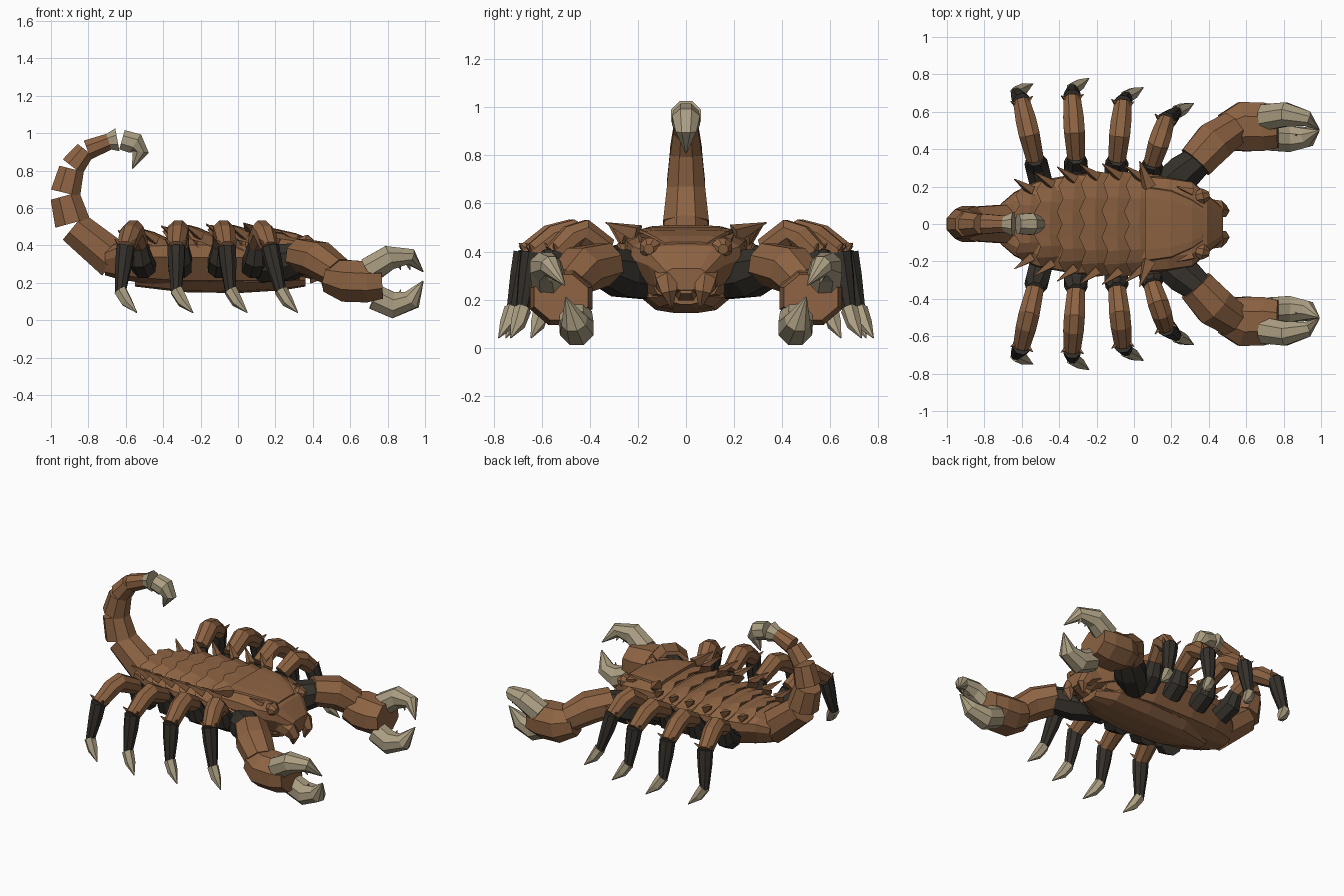
import bpy, bmesh, math
from mathutils import Vector

if "Cube" in bpy.data.objects:
    bpy.data.objects.remove(bpy.data.objects["Cube"], do_unlink=True)


def material(name, rgb):
    mat = bpy.data.materials.new(name)
    mat.use_nodes = True
    mat.diffuse_color = (*rgb, 1)
    mat.node_tree.nodes["Principled BSDF"].inputs["Base Color"].default_value = (*rgb, 1)
    return mat


BROWN = material("shell_brown", (.265, .124, .055))
BLACK = material("joint_black", (.035, .03, .024))
TAN = material("horn_tan", (.41, .345, .225))
UP = Vector((0, 0, 1))


def loft(name, rings, mat, closed=True):
    """Skin a list of equal rings; closed rings get end caps."""
    bm = bmesh.new()
    rows = [[bm.verts.new(p) for p in ring] for ring in rings]
    n = len(rows[0])
    for a, b in zip(rows, rows[1:]):
        for i in range(n if closed else n - 1):
            j = (i + 1) % n
            bm.faces.new((a[i], a[j], b[j], b[i]))
    if closed:
        bm.faces.new(rows[0])
        bm.faces.new(rows[-1])
    bmesh.ops.recalc_face_normals(bm, faces=bm.faces)
    mesh = bpy.data.meshes.new(name)
    bm.to_mesh(mesh)
    bm.free()
    mesh.materials.append(mat)
    obj = bpy.data.objects.new(name, mesh)
    bpy.context.collection.objects.link(obj)
    return obj


def tube(name, path, radii, mat, sides=8, ref=UP, squash=1):
    """Low-poly tube; radii reach the flats, squash scales the width across ref."""
    pts = [Vector(p) for p in path]
    flat = math.cos(math.pi / sides)
    rings = []
    for i, (p, r) in enumerate(zip(pts, radii)):
        t = (pts[min(i + 1, len(pts) - 1)] - pts[max(i - 1, 0)]).normalized()
        a = Vector(ref) - t * t.dot(Vector(ref))
        a.normalize()
        b = t.cross(a) * squash
        angles = [math.tau * (k + .5) / sides for k in range(sides)]
        rings.append([p + (a * math.cos(u) + b * math.sin(u)) * r / flat for u in angles])
    return loft(name, rings, mat)


def spike(name, base, tip, r, mat=BROWN):
    return tube(name, [base, tip], [r, .002], mat, sides=4, ref=(.3, .2, 1))


def hull(name, sections, profile, mat):
    """Loft along x from (x, half width, bottom, top) sections."""
    outline = profile + [(-y, z) for y, z in reversed(profile)]
    rings = [[(x, y * w, lo + z * (hi - lo)) for y, z in outline]
             for x, w, lo, hi in sections]
    return loft(name, rings, mat)


# Trunk, belly and head shell
ROUND = [(.3, 0), (.7, .12), (1, .6), (.97, .85), (.7, .98), (.2, 1)]
hull("trunk", [(-.71, .11, .24, .38), (-.64, .17, .22, .42), (-.52, .23, .2, .43),
               (-.3, .27, .18, .44), (0, .27, .18, .44), (.2, .23, .18, .44),
               (.33, .17, .2, .4)], ROUND, BROWN)
hull("belly", [(-.55, .05, .18, .24), (-.3, .16, .15, .24), (0, .18, .145, .24),
               (.24, .16, .16, .24), (.36, .07, .18, .24)], ROUND, BROWN)
hull("head_shell", [(.04, .26, .27, .48), (.18, .25, .26, .475), (.31, .23, .24, .455),
                    (.39, .16, .22, .425), (.475, .085, .24, .33)], ROUND, BROWN)
hull("head_panel", [(.06, .2, .45, .5), (.2, .18, .45, .49), (.31, .13, .43, .465),
                    (.37, .09, .41, .44)], ROUND, BROWN)

# Overlapping, tilted back plates with pointed rear edges
PLATES = [(-.58, .2), (-.47, .235), (-.35, .265), (-.23, .28), (-.11, .283), (.01, .272)]
COLS = 9
for k, (x, w) in enumerate(PLATES):
    top = .46 + .05 * min(1, .3 + k * .25)

    def row(dx, dz, jag, width):
        out = []
        for i in range(COLS):
            t = 2 * i / (COLS - 1) - 1
            out.append((x + dx - jag * (i % 2) + .02 * t * t, t * width,
                        top + dz - .08 * abs(t) ** 4))
        return out
    loft(f"back_plate_{k + 1}", [row(.12, -.06, 0, w * .95), row(.02, -.015, 0, w),
                                 row(-.035, 0, .03, w * 1.02), row(.01, -.06, 0, w * .92)],
         BROWN, closed=False)
    for s in (1, -1):
        spike(f"plate_side_spine_{k + 1}", (x + .03, s * w * .9, top - .06),
              (x - .06, s * (w + .04), top + .005), .022)
for s in (1, -1):
    spike("shoulder_spine", (.08, s * .2, .475), (.03, s * .335, .52), .03)
    spike("brow_spine", (.31, s * .17, .44), (.23, s * .2, .475), .018)

# Tail segments: separate tapered rings
TAIL = [(-.66, .32, .105, -.88, .5, .09), (-.885, .52, .095, -.925, .665, .079),
        (-.922, .68, .08, -.89, .81, .067), (-.885, .82, .066, -.815, .91, .052),
        (-.805, .91, .054, -.69, .955, .044)]
for k, (xa, za, ra, xb, zb, rb) in enumerate(TAIL):
    tube(f"tail_segment_{k + 1}", [(xa, 0, za), (xb, 0, zb)], [ra, rb], BROWN, ref=(0, 1, 0))
tube("stinger_collar", [(-.7, 0, .955), (-.645, 0, .965)], [.04, .062], TAN, ref=(0, 1, 0))
tube("stinger", [(-.62, 0, .965), (-.55, 0, .945), (-.52, 0, .9), (-.565, 0, .81)],
     [.053, .058, .043, .003], TAN, ref=(0, 1, 0))

# Legs: root, hip, knee, ankle and toe positions as (x, y), rear to front
LEGS = [((-.5, .23), (-.53, .35), (-.6, .65), (-.63, .7), (-.54, .75)),
        ((-.31, .23), (-.31, .36), (-.33, .67), (-.33, .72), (-.24, .78)),
        ((-.1, .23), (-.09, .35), (-.06, .64), (-.04, .68), (.05, .73)),
        ((.08, .21), (.1, .33), (.17, .55), (.23, .6), (.32, .645))]

for s, side in ((1, "back_side"), (-1, "front_side")):
    def at(p, z):
        return Vector((p[0], s * p[1], z))

    def mirrored(points):
        return [at(p, p[2]) for p in points]

    for k, (root, hip, knee, ankle, toe) in enumerate(LEGS):
        tag = f"{side}_leg_{k + 1}"
        a, b = at(hip, .41), at(knee, .385)
        across = (b - a).cross(UP).normalized()
        tube(tag + "_hip", [at(root, .28), at(root, .3).lerp(at(hip, .34), .7), a],
             [.062, .062, .042], BLACK, ref=across)
        tube(tag + "_thigh", [a, a.lerp(b, .45) + UP * .08, a.lerp(b, .65) + UP * .065, b],
             [.047, .056, .055, .045], BROWN, ref=across)
        tube(tag + "_shin", [b + UP * .01, b.lerp(at(ankle, .15), .35), at(ankle, .15)],
             [.047, .043, .027], BLACK, ref=across)
        end = at(ankle, .16)
        tube(tag + "_foot", [end, end.lerp(at(toe, .04), .4) - UP * .015, at(toe, .04)],
             [.032, .028, .002], TAN, sides=6, ref=across)
        for e in (1, -1):
            base = b + across * e * .035 + UP * .02
            spike(tag + "_knee_spine", base,
                  base + across * e * .025 + Vector((0, s * .02, .03)), .01)

    # Pincer arm
    tube(side + "_shoulder", mirrored([(.13, .16, .29), (.26, .27, .31), (.37, .36, .34)]),
         [.088, .098, .075], BLACK)
    tube(side + "_forearm", mirrored([(.33, .33, .35), (.43, .44, .325), (.53, .51, .255)]),
         [.085, .095, .08], BROWN, squash=1.15)
    tube(side + "_hand", mirrored([(.49, .49, .235), (.58, .52, .21), (.69, .52, .205),
                                   (.77, .52, .21)]), [.085, .112, .11, .095], BROWN, squash=1.18)
    tube(side + "_upper_finger", mirrored([(.7, .57, .265), (.81, .585, .335), (.92, .565, .34),
                                           (.99, .505, .26)]), [.07, .065, .042, .003], TAN)
    tube(side + "_lower_finger", mirrored([(.73, .46, .125), (.83, .455, .08), (.93, .465, .11),
                                           (.99, .5, .21)]), [.068, .07, .052, .003], TAN)
    for x in (.86, .91):
        spike(side + "_upper_tooth", at((x, .57), .3), at((x + .01, .56), .27), .009, TAN)
        spike(side + "_lower_tooth", at((x, .47), .12), at((x + .01, .48), .165), .009, TAN)

    # Face: eyes and mandibles
    tube(side + "_eye", mirrored([(.33, .14, .41), (.37, .15, .415), (.4, .155, .41)]),
         [.03, .042, .02], BROWN)
    tube(side + "_mandible", mirrored([(.38, .085, .3), (.45, .08, .27), (.475, .07, .23),
                                       (.46, .06, .17)]),
         [.05, .045, .032, .006], BROWN, sides=6, ref=(0, 1, 0))
tube("mouth", [(.38, 0, .25), (.46, 0, .26)], [.055, .035], BROWN, sides=6)
